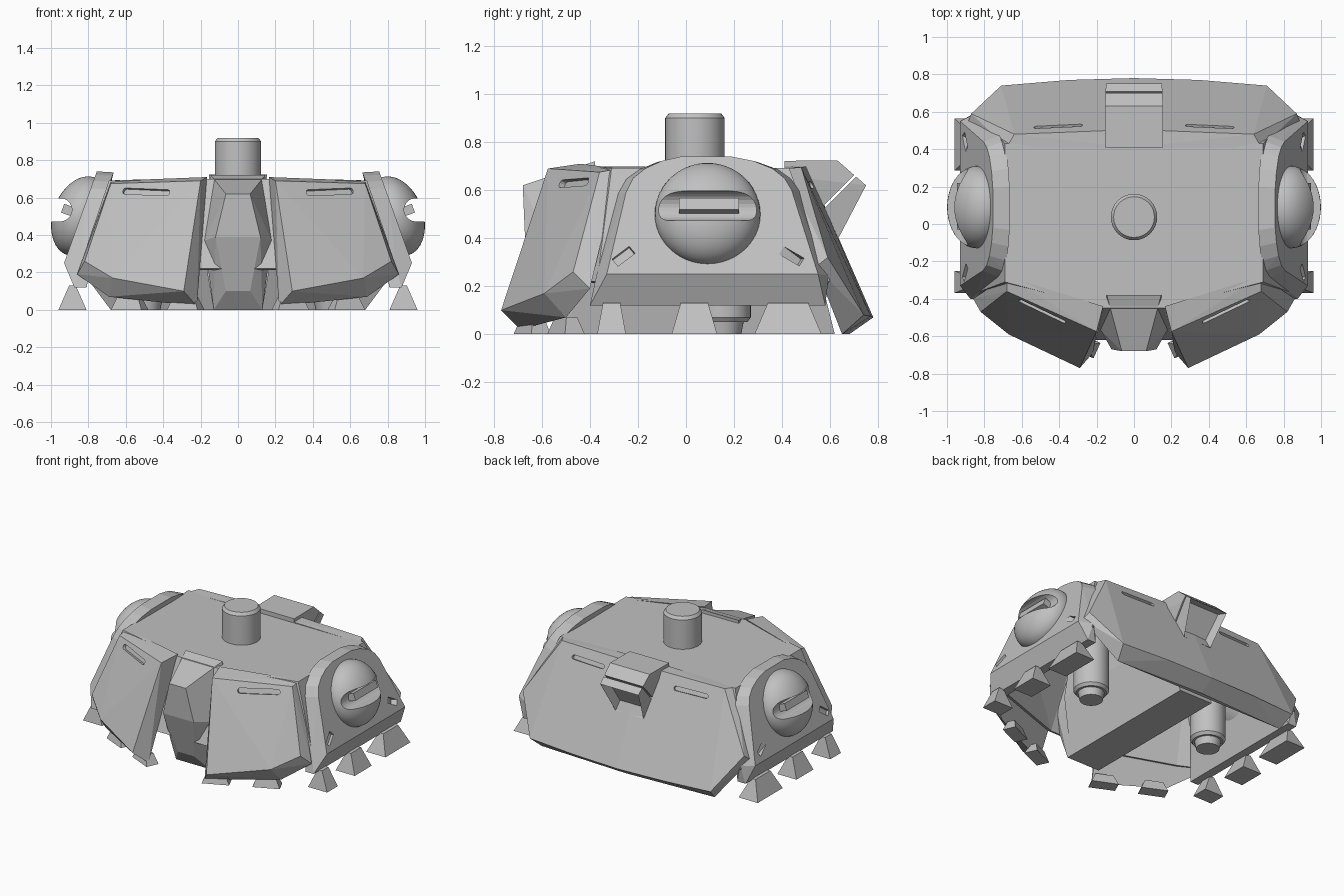
import bpy, bmesh, math
from mathutils import Vector, Matrix

if "Cube" in bpy.data.objects:
    bpy.data.objects.remove(bpy.data.objects["Cube"], do_unlink=True)

grey = bpy.data.materials.new("armour_grey")
grey.use_nodes = True
COLOUR = (0.53, 0.53, 0.53, 1)
grey.diffuse_color = COLOUR
grey.node_tree.nodes["Principled BSDF"].inputs["Base Color"].default_value = COLOUR


def activate(obj):
    bpy.ops.object.select_all(action='DESELECT')
    obj.select_set(True)
    bpy.context.view_layer.objects.active = obj


def finish(name, bm, smooth=False):
    mesh = bpy.data.meshes.new(name)
    bm.to_mesh(mesh)
    bm.free()
    mesh.materials.append(grey)
    obj = bpy.data.objects.new(name, mesh)
    bpy.context.collection.objects.link(obj)
    if smooth:
        activate(obj)
        bpy.ops.object.shade_smooth_by_angle(angle=math.radians(35))
    return obj


def hull_mesh(points):
    """Convex solid around a few points, with flat regions merged."""
    bm = bmesh.new()
    for p in points:
        bm.verts.new(p)
    res = bmesh.ops.convex_hull(bm, input=bm.verts)
    loose = [v for v in res["geom_interior"] if isinstance(v, bmesh.types.BMVert)]
    bmesh.ops.delete(bm, geom=loose, context='VERTS')
    bmesh.ops.dissolve_limit(bm, angle_limit=math.radians(3), verts=bm.verts, edges=bm.edges)
    bmesh.ops.recalc_face_normals(bm, faces=bm.faces)
    bm.normal_update()
    return bm


def hull(name, points):
    return finish(name, hull_mesh(points))


def sym(points):
    return [(s * x, y, z) for x, y, z in points for s in (1, -1)]


def lathe(name, profile, centre, steps=32):
    """Turned part about the vertical axis from (radius, height) pairs."""
    bm = bmesh.new()
    rings = [[bm.verts.new((centre[0] + r * math.cos(i * math.tau / steps),
                            centre[1] + r * math.sin(i * math.tau / steps), z))
              for i in range(steps)] for r, z in profile]
    for a, b in zip(rings, rings[1:]):
        for i in range(steps):
            j = (i + 1) % steps
            bm.faces.new((a[i], a[j], b[j], b[i]))
    bm.faces.new(rings[0])
    bm.faces.new(rings[-1])
    bmesh.ops.recalc_face_normals(bm, faces=bm.faces)
    return finish(name, bm, True)


def slot_cutter(p, q, radius, normal, depth, steps=12):
    """Round-ended bar from p to q, sunk along the normal."""
    p, q, n = Vector(p), Vector(q), Vector(normal).normalized()
    d = (q - p).normalized()
    n = (n - d * n.dot(d)).normalized()
    side = n.cross(d)
    ring = [(d * math.cos(a) + side * math.sin(a)) * radius
            for a in (math.tau * (i + 0.5) / steps for i in range(steps))]
    return hull("cutter", [e + r + n * h for e in (p, q) for r in ring for h in (-depth, depth)])


def cut(obj, cutter):
    cutter.hide_render = True
    mod = obj.modifiers.new("cut", 'BOOLEAN')
    mod.object = cutter
    mod.solver = 'EXACT'
    activate(obj)
    bpy.ops.object.modifier_apply(modifier=mod.name)
    bpy.data.objects.remove(cutter, do_unlink=True)


def mirror(obj):
    obj.modifiers.new("mirror", 'MIRROR')


def foot(name, centre, bottom, top, height, along=(0, 1)):
    """Flared block standing on the ground."""
    a = Vector((along[0], along[1], 0)).normalized()
    b = Vector((a.y, -a.x, 0))
    c = Vector((centre[0], centre[1], 0))
    pts = [c + a * s * l + b * t * w + Vector((0, 0, z))
           for (l, w), z in ((bottom, 0), (top, height)) for s in (1, -1) for t in (1, -1)]
    mirror(hull(name, pts))


# Central hull, open underneath, its rim buried in the armour plates
bm = hull_mesh(sym([(0.69, 0.43, 0.692), (0.69, -0.31, 0.692), (0.16, -0.45, 0.70),
                    (0.85, 0.60, 0.22), (0.85, -0.37, 0.22), (0.72, -0.44, 0.22), (0.2, -0.62, 0.22)]))
underside = min(bm.faces, key=lambda f: f.normal.z)
bmesh.ops.delete(bm, geom=[underside], context='FACES')
shell = finish("main_body", bm).modifiers.new("shell", 'SOLIDIFY')
shell.thickness = 0.025
shell.offset = -1

# Keel with its faceted front guard
hull("keel", sym([(0.13, -0.48, 0), (0.13, 0.62, 0), (0.2, -0.46, 0.4), (0.2, 0.52, 0.4),
                  (0.2, -0.4, 0.66), (0.2, 0.41, 0.66)]))
hull("front_keel_guard", sym([(0.065, -0.68, 0.62), (0.12, -0.67, 0.39), (0.065, -0.585, 0.10),
                              (0.145, -0.38, 0.72), (0.18, -0.565, 0.37),
                              (0.13, -0.51, 0), (0.18, -0.38, 0.37), (0.13, -0.38, 0)]))

# Front armour plates
front = hull("front_plate", [
    (0.20, -0.575, 0.69), (0.68, -0.36, 0.675), (0.82, -0.47, 0.26), (0.67, -0.59, 0.17),
    (0.29, -0.77, 0.10), (0.165, -0.44, 0.71), (0.68, -0.28, 0.69), (0.86, -0.40, 0.19),
    (0.69, -0.50, 0.07), (0.22, -0.69, 0.02)])
cut(front, slot_cutter((0.38, -0.515, 0.625), (0.60, -0.415, 0.635), 0.018, (0.37, -0.87, 0.33), 0.02))
mirror(front)

# Rear armour plate
rear = hull("rear_plate", sym([
    (0.64, 0.48, 0.695), (0.87, 0.59, 0.32), (0.71, 0.74, 0.08), (0.35, 0.77, 0.075),
    (0, 0.505, 0.70), (0, 0.78, 0.07), (0.68, 0.41, 0.69), (0.89, 0.54, 0.28),
    (0.68, 0.65, 0), (0, 0.68, 0), (0, 0.41, 0.70)]))
for s in (1, -1):
    cut(rear, slot_cutter((s * 0.29, 0.535, 0.625), (s * 0.52, 0.52, 0.625), 0.015, (0, 0.92, 0.39), 0.025))

# Tail housing with a hollow rear face
bm = hull_mesh(sym([(0.155, 0.41, 0.722), (0.155, 0.63, 0.724), (0.15, 0.75, 0.62),
                    (0.11, 0.635, 0.40), (0.11, 0.5, 0.40), (0.155, 0.41, 0.66)]))
opening = max(bm.faces, key=lambda f: f.normal.dot(Vector((0, 0.89, -0.46))))
bmesh.ops.inset_region(bm, faces=[opening], thickness=0.03)
bmesh.ops.translate(bm, verts=opening.verts, vec=Vector((0, -0.05, 0.025)))
housing = finish("tail_housing", bm)
cut(housing, slot_cutter((-0.3, 0.71, 0.665), (0.3, 0.71, 0.665), 0.008, (0, 0.7, 0.7), 0.4, 4))


# Leaning side caps
def lean(z):
    return 0.93 - 0.357 * (z - 0.25)


OUTLINE = [(-0.33, 0.25), (-0.25, 0.59), (-0.22, 0.65), (-0.17, 0.69), (-0.10, 0.722), (-0.02, 0.74),
           (0.19, 0.74), (0.28, 0.722), (0.36, 0.69), (0.41, 0.65), (0.44, 0.60), (0.55, 0.25)]
cap_points = []
for y, z in OUTLINE:
    cap_points.append((lean(z), y, z))
    cap_points.append((lean(z) - 0.09, 0.1 + (y - 0.1) * 1.1, z - 0.005))
cap_points += [(x, y, 0.12) for x in (0.875, 0.81) for y in (-0.40, 0.58)]
cap = hull("side_cap", cap_points)
for y, s in ((-0.26, 1), (0.44, -1)):
    cut(cap, slot_cutter((lean(0.31), y - 0.02, 0.325 - s * 0.015), (lean(0.34), y + 0.02, 0.325 + s * 0.015),
                         0.028, (0.94, 0, 0.34), 0.02, 4))
mirror(cap)

# Domed side joints with a grooved face and a bar inside
LEAN = Matrix.Rotation(-math.atan(0.357), 4, 'Y')
bm = bmesh.new()
bmesh.ops.create_uvsphere(bm, u_segments=40, v_segments=24, radius=1,
                          matrix=Matrix.Translation((0.84, 0.09, 0.5)) @ LEAN
                          @ Matrix.Diagonal((0.15, 0.22, 0.22, 1)))
dome = finish("side_dome", bm, True)
cut(dome, slot_cutter((0.95, 0.09, 0.535), (1.06, 0.09, 0.535), 0.062, (0, 1, 0), 0.4, 24))
mirror(dome)
bm = bmesh.new()
bmesh.ops.create_cube(bm, size=1, matrix=Matrix.Translation((0.90, 0.095, 0.53)) @ LEAN
                      @ Matrix.Diagonal((0.08, 0.25, 0.05, 1)))
mirror(finish("dome_bar", bm))

# Waist post and hip posts
lathe("waist_post", [(0.124, 0.6), (0.124, 0.9), (0.109, 0.92)], (0, 0.037))
mirror(lathe("hip_post", [(0.075, 0), (0.085, 0.05), (0.10, 0.05), (0.115, 0.07), (0.115, 0.66)],
             (0.49, 0.155)))

# Flared feet below the side caps and front plates
for name, y, half in (("front_side_foot", -0.31, 0.06), ("middle_side_foot", 0.035, 0.095),
                      ("rear_side_foot", 0.425, 0.14)):
    foot(name, (0.885, y), (half, 0.075), (half * 0.6, 0.018), 0.13)
for name, centre in (("inner_front_foot", (0.28, -0.64)), ("outer_front_foot", (0.58, -0.50))):
    foot(name, centre, (0.09, 0.045), (0.06, 0.025), 0.07, (0.91, 0.41))
